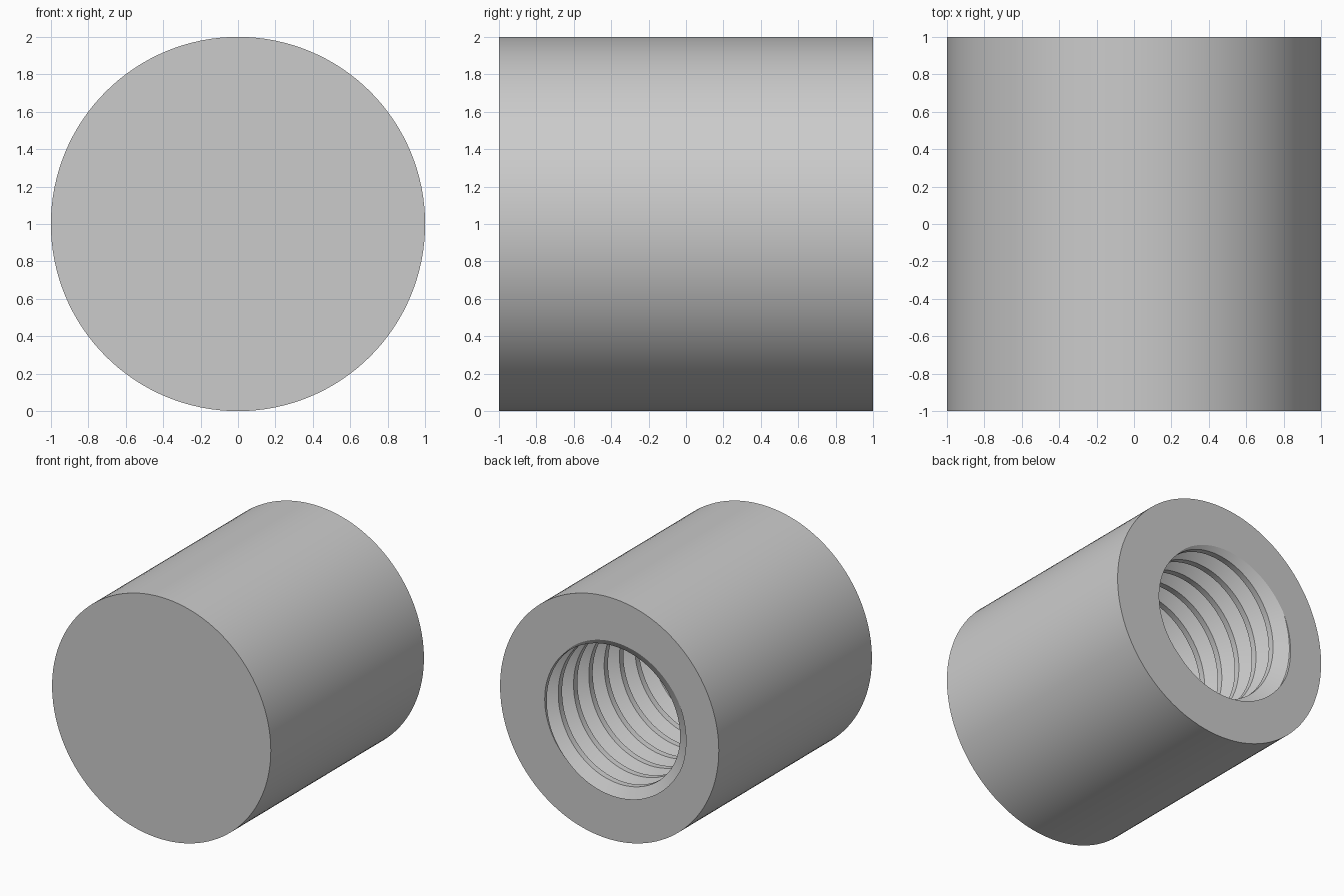
import bpy, bmesh
from math import pi, sin, cos, radians
from mathutils import Vector

cube = bpy.data.objects.get("Cube")
if cube:
    bpy.data.objects.remove(cube, do_unlink=True)

SIDES = 128          # outer wall segments
STEPS = 96           # thread segments per turn
PITCH = 0.2
CREST, ROOT = 0.592, 0.70
DEPTH = 1.7
PHASE = radians(-4)
# one thread tooth: (axial offset, radius), flat crest and flat root
TOOTH = [(0.025, CREST), (-0.025, CREST), (-0.0875, ROOT), (-0.1125, ROOT),
         (-0.175, CREST)]

bm = bmesh.new()

# helical thread surface, longer than the hole at both ends
turns = int(DEPTH / PITCH) + 6
rows = []
for i in range(turns * STEPS + 1):
    turn = i / STEPS - 3
    a = 2 * pi * turn + PHASE
    rows.append([bm.verts.new((r * cos(a), 1 - PITCH * turn + dy, 1 + r * sin(a)))
                 for dy, r in TOOTH])
for p, q in zip(rows, rows[1:]):
    for j in range(len(TOOTH) - 1):
        bm.faces.new((p[j], p[j + 1], q[j + 1], q[j]))
bmesh.ops.remove_doubles(bm, verts=bm.verts[:], dist=0.0005)


def trim(y, side):
    """Cut the thread flat at y, keep the inner part, return the cut edges."""
    cut = bmesh.ops.bisect_plane(
        bm, geom=bm.verts[:] + bm.edges[:] + bm.faces[:], dist=1e-5,
        plane_co=Vector((0, y, 0)), plane_no=Vector((0, side, 0)), clear_outer=True)
    bmesh.ops.remove_doubles(bm, verts=bm.verts[:], dist=1e-5)
    return [e for e in bm.edges if all(abs(v.co.y - y) < 2e-5 for v in e.verts)
            and len(e.link_faces) == 1]


trim(1, 1)
floor_edges = trim(1 - DEPTH, -1)
bmesh.ops.triangle_fill(bm, edges=floor_edges, use_beauty=True)
mouth_edges = [e for e in bm.edges if len(e.link_faces) == 1
               and all(abs(v.co.y - 1) < 2e-5 for v in e.verts)]

# outer wall and closed front
rings = [[bm.verts.new((cos(2 * pi * k / SIDES), y, 1 + sin(2 * pi * k / SIDES)))
          for k in range(SIDES)] for y in (-1, 1)]
front, back = rings
for k in range(SIDES):
    n = (k + 1) % SIDES
    bm.faces.new((front[k], front[n], back[n], back[k]))
bm.faces.new(front)

# flat back face around the threaded mouth
rim = [bm.edges.get((back[k], back[(k + 1) % SIDES])) for k in range(SIDES)]
bmesh.ops.triangle_fill(bm, edges=rim + mouth_edges, use_beauty=True)
bmesh.ops.recalc_face_normals(bm, faces=bm.faces[:])

mesh = bpy.data.meshes.new("threaded_sleeve")
bm.to_mesh(mesh)
bm.free()
sleeve = bpy.data.objects.new("threaded_sleeve", mesh)
bpy.context.collection.objects.link(sleeve)

# plain grey
grey = bpy.data.materials.new("plain grey")
grey.use_nodes = True
grey.diffuse_color = (0.6, 0.6, 0.6, 1)
grey.node_tree.nodes["Principled BSDF"].inputs["Base Color"].default_value = (0.6, 0.6, 0.6, 1)
mesh.materials.append(grey)

bpy.ops.object.select_all(action='DESELECT')
sleeve.select_set(True)
bpy.context.view_layer.objects.active = sleeve
bpy.ops.object.shade_smooth_by_angle(angle=radians(30))
